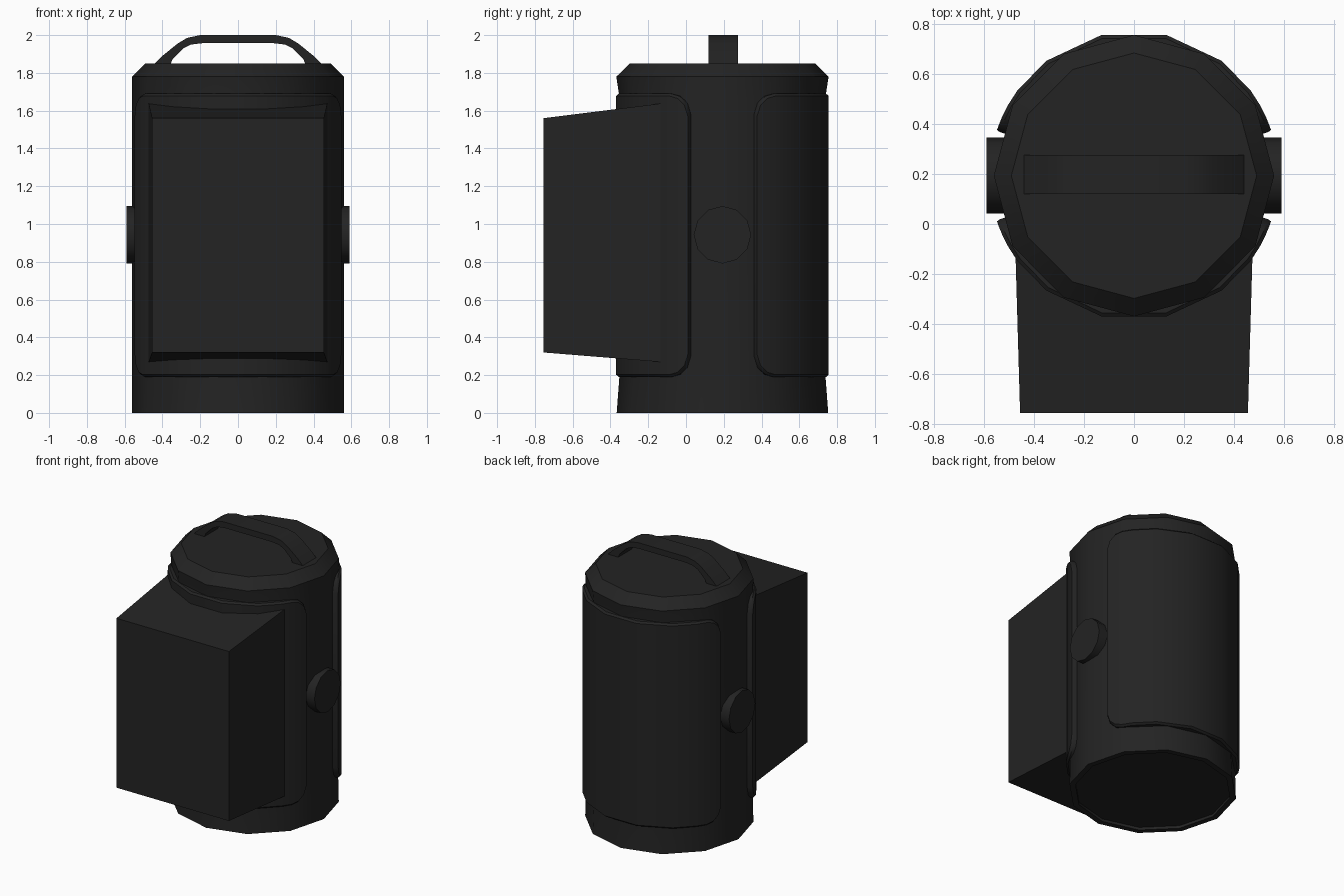
import bpy, bmesh, math
from mathutils import Matrix

cube = bpy.data.objects.get("Cube")
if cube:
    bpy.data.objects.remove(cube, do_unlink=True)

black = bpy.data.materials.new("matte black")
black.use_nodes = True
colour = (0.017, 0.017, 0.017, 1)
black.diffuse_color = colour
bsdf = black.node_tree.nodes["Principled BSDF"]
bsdf.inputs["Base Color"].default_value = colour
bsdf.inputs["Roughness"].default_value = 0.8

CY = 0.193      # y of the body axis


def finish(name, bm, smooth=None):
    bmesh.ops.recalc_face_normals(bm, faces=bm.faces)
    mesh = bpy.data.meshes.new(name)
    bm.to_mesh(mesh)
    bm.free()
    mesh.materials.append(black)
    obj = bpy.data.objects.new(name, mesh)
    bpy.context.collection.objects.link(obj)
    if smooth:
        bpy.ops.object.select_all(action='DESELECT')
        obj.select_set(True)
        bpy.context.view_layer.objects.active = obj
        bpy.ops.object.shade_smooth_by_angle(angle=math.radians(smooth))
    return obj


def loft(bm, rings):
    """Skin a list of closed vertex rings and cap both ends."""
    loops = [[bm.verts.new(p) for p in ring] for ring in rings]
    for a, b in zip(loops, loops[1:]):
        for i in range(len(a)):
            j = (i + 1) % len(a)
            bm.faces.new((a[i], a[j], b[j], b[i]))
    bm.faces.new(loops[0])
    bm.faces.new(loops[-1])


def oval(rx, ry, z, n=12):
    return [(rx * math.cos(math.tau * i / n), CY + ry * math.sin(math.tau * i / n), z)
            for i in range(n)]


# Twelve-sided body with a recessed base, pinched waist and chamfered lid
bm = bmesh.new()
loft(bm, [oval(0.52, 0.52, 0.02), oval(0.52, 0.52, 0), oval(0.56, 0.56, 0),
          oval(0.56, 0.545, 0.2), oval(0.56, 0.545, 1.67),
          oval(0.56, 0.562, 1.78), oval(0.49, 0.49, 1.85)])
finish("body", bm, 32)


# Raised curved panels with rounded corners, front and back
def panel(name, side):
    half = [(18, 0.11), (20, 0.05), (24, 0.013), (29, 0), (36, 0), (52.5, 0), (77, 0)]
    columns = half + [(180 - a, d) for a, d in reversed(half)]

    def outline(r, shrink):
        def point(a, z):
            a = 90 + (a - 90) * (1 - shrink / 2)
            t = math.radians(a)
            return (r * math.cos(t), CY + side * r * math.sin(t), z)
        low = [point(a, 0.19 + d + shrink) for a, d in columns]
        high = [point(a, 1.69 - d - shrink) for a, d in columns]
        return low, high

    bm = bmesh.new()
    layers = []
    for r, shrink in ((0.5, 0), (0.563, 0), (0.577, 0.012)):
        low, high = outline(r, shrink)
        layers.append(([bm.verts.new(p) for p in low], [bm.verts.new(p) for p in high]))
    low, high = layers[-1]
    for i in range(len(low) - 1):
        bm.faces.new((low[i], low[i + 1], high[i + 1], high[i]))
    for (l0, h0), (l1, h1) in zip(layers, layers[1:]):
        a, b = l0 + h0[::-1], l1 + h1[::-1]
        for i in range(len(a)):
            j = (i + 1) % len(a)
            bm.faces.new((a[i], a[j], b[j], b[i]))
    finish(name, bm, 32)


panel("front_panel", -1)
panel("back_panel", 1)


# Tapered box on the front, running back into the body
def rect(x, y, z0, z1):
    return [(-x, y, z0), (x, y, z0), (x, y, z1), (-x, y, z1)]


bm = bmesh.new()
loft(bm, [rect(0.455, -0.755, 0.32, 1.56), rect(0.474, -0.1, 0.267, 1.642)])
finish("front_box", bm)

# Round side knobs
for name, side in (("left_knob", 1), ("right_knob", -1)):
    bm = bmesh.new()
    bmesh.ops.create_cone(bm, cap_ends=True, segments=12, radius1=0.152, radius2=0.152,
                          depth=0.1, matrix=Matrix.Translation((side * 0.54, CY, 0.943))
                          @ Matrix.Rotation(math.pi / 2, 4, 'Y'))
    finish(name, bm, 32)

# Flat strap handle arched over the lid
outer = [(0.45, 1.84), (0.40, 1.89), (0.32, 1.955), (0.27, 1.985), (0.2, 2.0)]
inner = [(0.36, 1.84), (0.345, 1.875), (0.29, 1.93), (0.25, 1.95), (0.19, 1.957)]
bm = bmesh.new()
arch = []
for (xo, zo), (xi, zi) in zip(outer, inner):
    arch.append((-xo, zo, -xi, zi))
arch += [(-xo, zo, -xi, zi) for xo, zo, xi, zi in reversed(arch)]
loft(bm, [[(xo, 0.12, zo), (xo, 0.275, zo), (xi, 0.275, zi), (xi, 0.12, zi)]
          for xo, zo, xi, zi in arch])
finish("handle", bm, 32)
